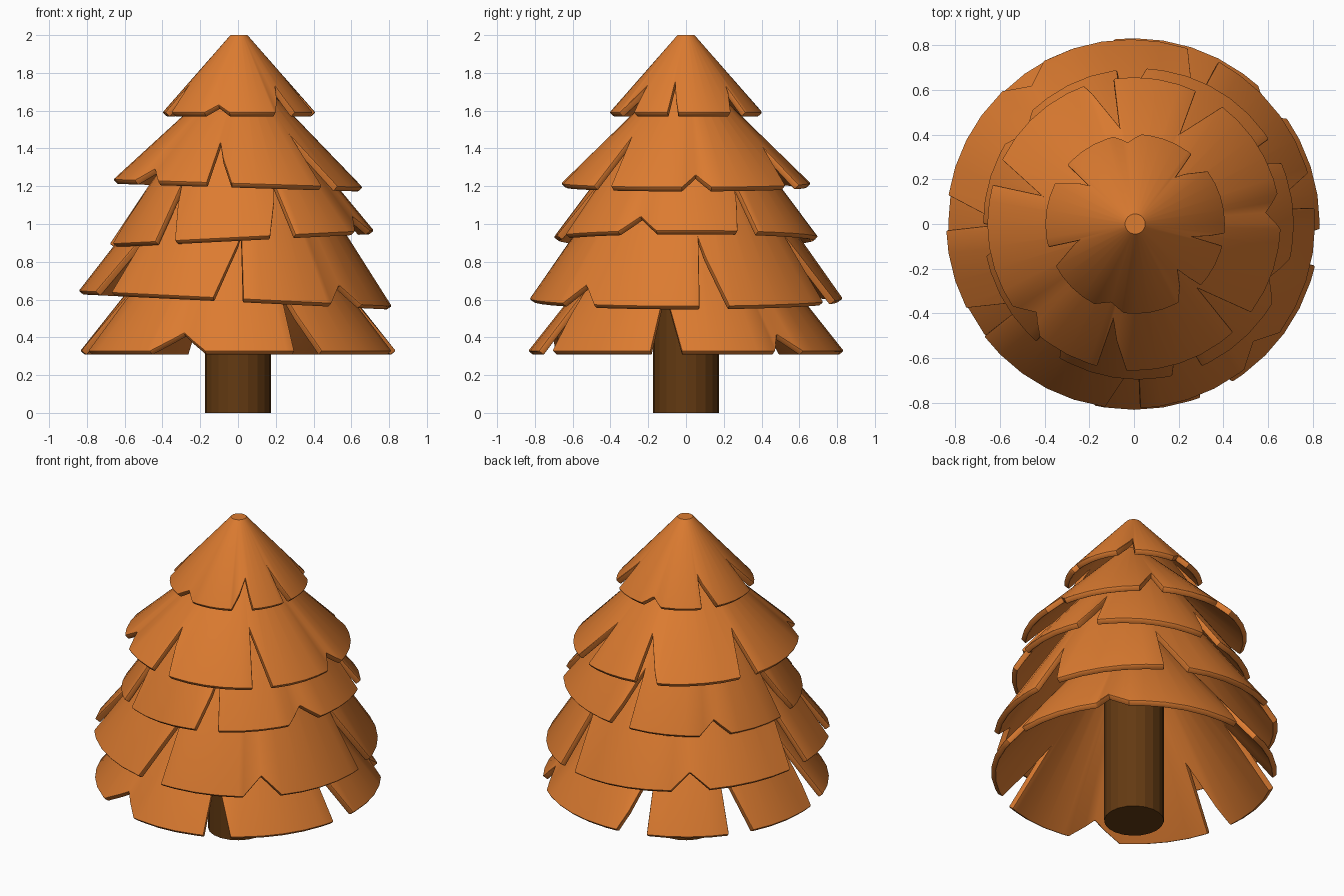
import bpy, bmesh, math

if "Cube" in bpy.data.objects:
    bpy.data.objects.remove(bpy.data.objects["Cube"])


def material(name, rgb):
    m = bpy.data.materials.new(name)
    m.diffuse_color = (*rgb, 1)
    m.use_nodes = True
    m.node_tree.nodes["Principled BSDF"].inputs["Base Color"].default_value = m.diffuse_color
    return m


ORANGE = material("orange_foliage", (0.72, 0.20, 0.03))
BROWN = material("dark_brown_bark", (0.125, 0.042, 0.006))


def finish(name, bm, mat):
    bmesh.ops.recalc_face_normals(bm, faces=bm.faces)
    me = bpy.data.meshes.new(name)
    bm.to_mesh(me)
    bm.free()
    me.materials.append(mat)
    ob = bpy.data.objects.new(name, me)
    bpy.context.collection.objects.link(ob)
    return ob


def hem(angle, notches):
    """Slant position of the lower edge (1 = full length) at an angle."""
    for start, tip, end, depth in notches:
        a, m, e = (angle - start) % 360, tip - start, end - start
        if a <= e + 1e-6:
            return 1 - depth * (a / m if a <= m else (e - a) / (e - m))
    return 1.0


def tier(name, r_hem, z_hem, r_top, z_top, tilt, dx, notches):
    """Thick cone skirt with notches (start, tip, end angle, depth)."""
    special = [a % 360 for n in notches for a in n[:3]]
    angles = special + [a for a in range(0, 360, 9)
                        if all(abs((a - s + 180) % 360 - 180) > 1.3 for s in special)]
    bm = bmesh.new()
    top, low = [], []
    for a in sorted(angles):
        t = hem(a, notches)
        c, s = math.cos(math.radians(a)), math.sin(math.radians(a))
        r = r_top + (r_hem - r_top) * t
        top.append(bm.verts.new((r_top * c, r_top * s, z_top - z_hem)))
        low.append(bm.verts.new((r * c, r * s, (z_top - z_hem) * (1 - t))))
    for i in range(len(top)):
        j = (i + 1) % len(top)
        bm.faces.new((low[i], low[j], top[j], top[i]))
    bm.faces.new(top)
    ob = finish(name, bm, ORANGE)
    ob.location = (dx, 0, z_hem)
    ob.rotation_euler.y = math.radians(tilt)
    sol = ob.modifiers.new("thickness", 'SOLIDIFY')
    sol.thickness, sol.offset = 0.036, -1
    bev = ob.modifiers.new("soft_rim", 'BEVEL')
    bev.width, bev.segments = 0.007, 2
    bev.limit_method, bev.angle_limit = 'ANGLE', math.radians(60)
    bev.use_clamp_overlap = False
    bpy.ops.object.select_all(action='DESELECT')
    ob.select_set(True)
    bpy.context.view_layer.objects.active = ob
    for m in ("thickness", "soft_rim"):
        bpy.ops.object.modifier_apply(modifier=m)
    bpy.ops.object.shade_smooth_by_angle(angle=math.radians(30))


# Foliage tiers, top to bottom
tier("foliage_tier_1", 0.405, 1.59, 0.045, 2.0, 0, 0.005, [
    (36, 49, 51, .34), (86, 95, 104, .10), (139, 140.5, 153, .36), (195, 196.5, 208, .38),
    (243, 253, 263, .10), (299, 313, 317, .34), (346, 347.5, 354, .38)])
tier("foliage_tier_2", 0.66, 1.215, 0.06, 1.8, 1.8, 0, [
    (53, 63.5, 65, .34), (98, 99.5, 110, .36), (154, 163, 164.5, .36), (214, 222, 230, .11),
    (255.5, 257, 267, .36), (312.5, 314, 323, .43), (358, 365, 372, .11)])
tier("foliage_tier_3", 0.70, 0.93, 0.2, 1.6, -2.9, 0.02, [
    (23, 31, 33, .42), (87, 96, 98, .42), (133, 141, 149, .11), (180, 182, 192, .42),
    (229, 230.5, 239.5, .45), (282.5, 292, 294, .42), (329, 338, 347, .12)])
tier("foliage_tier_4", 0.83, 0.605, 0.2, 1.5, 2.8, -0.015, [
    (5, 6.5, 16, .38), (61.5, 63, 72, .38), (118, 126, 134, .10), (171, 180, 182, .38),
    (207, 216, 217.5, .38), (262, 271.5, 273, .38), (308, 316, 324, .11)])
tier("foliage_tier_5", 0.835, 0.328, 0.2, 1.13, 0, 0, [
    (34.5, 39, 48, .11), (96, 107, 109, .42), (142.5, 144, 153, .42), (186, 196, 198, .42),
    (236, 248, 258, .12), (291, 293, 302, .42), (347, 349, 358.5, .42)])

# Trunk
bm = bmesh.new()
bmesh.ops.create_cone(bm, cap_ends=True, segments=20, radius1=0.174,
                      radius2=0.174, depth=0.9)
bmesh.ops.translate(bm, verts=bm.verts, vec=(0, 0, 0.45))
finish("trunk", bm, BROWN)
